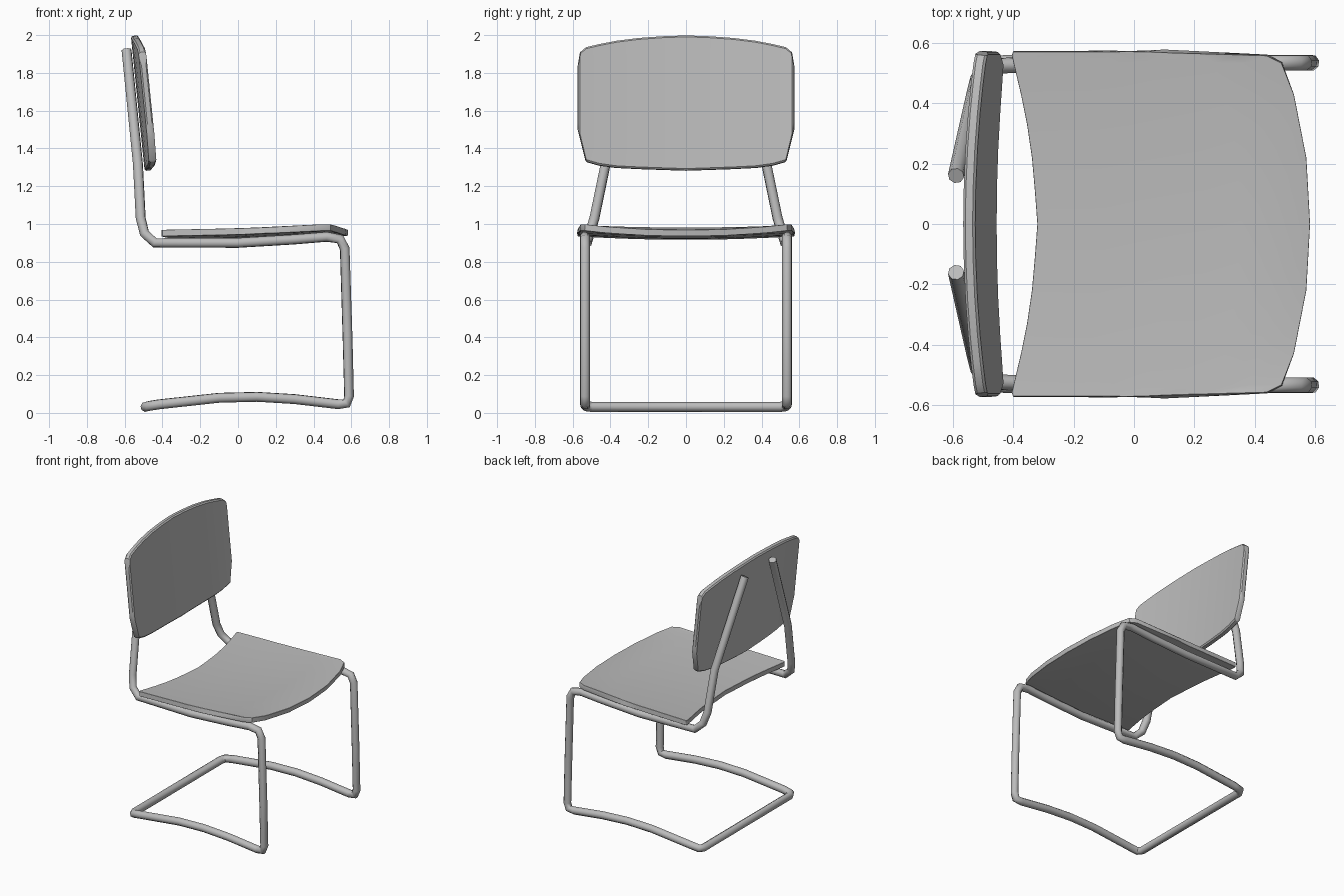
import bpy, bmesh, math

cube = bpy.data.objects.get("Cube")
if cube:
    bpy.data.objects.remove(cube, do_unlink=True)

grey = bpy.data.materials.new("mid_grey")
grey.use_nodes = True
GREY = (0.5, 0.5, 0.5, 1)
grey.diffuse_color = GREY
grey.node_tree.nodes["Principled BSDF"].inputs["Base Color"].default_value = GREY


def interp(points, t):
    """Linear lookup in a list of (key, value) pairs."""
    if t <= points[0][0]:
        return points[0][1]
    for (a, va), (b, vb) in zip(points, points[1:]):
        if t <= b:
            return va + (vb - va) * (t - a) / (b - a)
    return points[-1][1]


def activate(obj):
    bpy.ops.object.select_all(action='DESELECT')
    obj.select_set(True)
    bpy.context.view_layer.objects.active = obj


def panel(name, rows, low, high, place, thickness, steps=8):
    """Curved sheet: strips across y between two edge profiles, then thickened."""
    bm = bmesh.new()
    ys = [-y for y in reversed(rows) if y > 0] + rows
    grid = []
    for y in ys:
        a, b = interp(low, abs(y)), interp(high, abs(y))
        grid.append([bm.verts.new(place(y, a + (b - a) * i / steps))
                     for i in range(steps + 1)])
    for r, s in zip(grid, grid[1:]):
        for i in range(steps):
            bm.faces.new((r[i], r[i + 1], s[i + 1], s[i]))
    bmesh.ops.recalc_face_normals(bm, faces=bm.faces)
    mesh = bpy.data.meshes.new(name)
    bm.to_mesh(mesh)
    bm.free()
    obj = bpy.data.objects.new(name, mesh)
    bpy.context.collection.objects.link(obj)
    mesh.materials.append(grey)
    solid = obj.modifiers.new("thickness", 'SOLIDIFY')
    solid.thickness, solid.offset = thickness, 0
    bevel = obj.modifiers.new("soft_edge", 'BEVEL')
    bevel.width, bevel.segments = 0.008, 1
    bevel.limit_method, bevel.angle_limit = 'ANGLE', math.radians(50)
    activate(obj)
    for m in ("thickness", "soft_edge"):
        bpy.ops.object.modifier_apply(modifier=m)
    bpy.ops.object.shade_smooth_by_angle(angle=math.radians(30))
    return obj


# Seat: dished across, rising to a rolled front lip
seat_height = [(-0.4, 0.952), (0, 0.96), (0.3, 0.972), (0.48, 0.985), (0.58, 0.972)]
panel("seat",
      [0, 0.11, 0.22, 0.33, 0.43, 0.5, 0.535, 0.56, 0.573],
      [(0, -0.32), (0.2, -0.335), (0.37, -0.36), (0.56, -0.405), (0.573, -0.4)],
      [(0, 0.582), (0.22, 0.57), (0.43, 0.53), (0.535, 0.49), (0.56, 0.44), (0.573, 0.1)],
      lambda y, x: (x, y, interp(seat_height, x) - 0.02 * (1 - (y / 0.57) ** 2)),
      0.034)

# Backrest: leaning back and wrapped forward at the sides
panel("backrest",
      [0, 0.12, 0.25, 0.37, 0.46, 0.53, 0.56, 0.572],
      [(0, 1.283), (0.35, 1.295), (0.46, 1.31), (0.53, 1.33), (0.572, 1.5)],
      [(0, 1.997), (0.2, 1.99), (0.4, 1.965), (0.53, 1.935), (0.56, 1.91), (0.572, 1.84)],
      lambda y, z: (-0.475 - 0.102 * (z - 1.29) + 0.032 * (y / 0.57) ** 2, y, z),
      0.04)

# Frame: one bent tube, from back support through leg to floor runner
half = [(-0.59, 0.16, 1.92), (-0.53, 0.425, 1.32), (-0.515, 0.485, 1.03),
        (-0.495, 0.51, 0.95), (-0.44, 0.525, 0.9), (0, 0.535, 0.9),
        (0.3, 0.535, 0.918), (0.47, 0.535, 0.932), (0.54, 0.535, 0.92),
        (0.565, 0.535, 0.87), (0.58, 0.535, 0.4), (0.588, 0.535, 0.09),
        (0.575, 0.535, 0.05), (0.53, 0.535, 0.046), (0.3, 0.535, 0.073),
        (0.1, 0.535, 0.085), (-0.1, 0.535, 0.08), (-0.42, 0.535, 0.045),
        (-0.475, 0.53, 0.036), (-0.49, 0.5, 0.032)]
path = half + [(x, -y, z) for x, y, z in reversed(half)]
curve = bpy.data.curves.new("tube_frame", 'CURVE')
curve.dimensions = '3D'
curve.bevel_depth, curve.bevel_resolution = 0.027, 2
curve.use_fill_caps = True
spline = curve.splines.new('POLY')
spline.points.add(len(path) - 1)
for p, co in zip(spline.points, path):
    p.co = (*co, 1)
curve.materials.append(grey)
frame = bpy.data.objects.new("tube_frame", curve)
bpy.context.collection.objects.link(frame)
activate(frame)
bpy.ops.object.convert(target='MESH')
bpy.ops.object.shade_smooth_by_angle(angle=math.radians(50))
